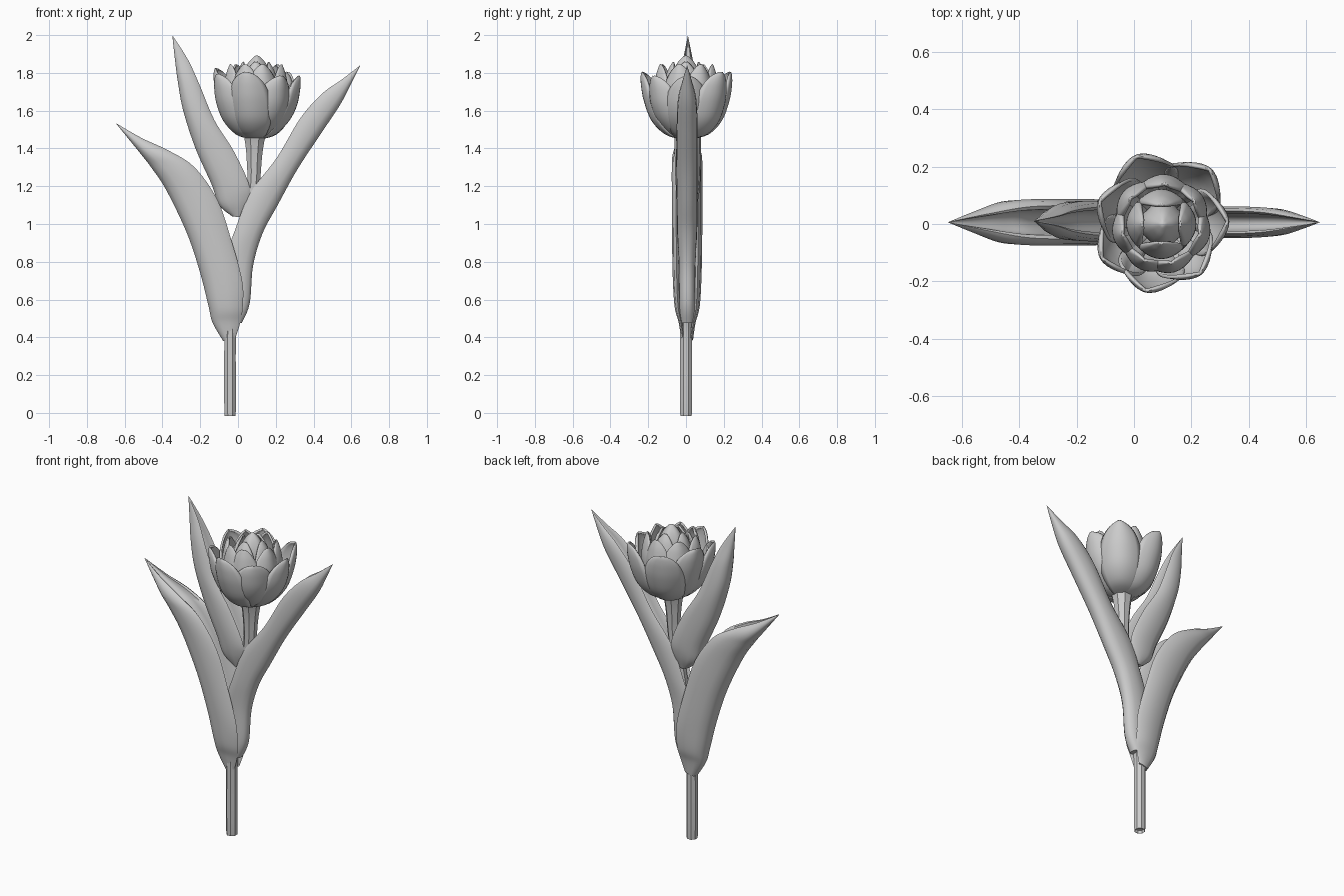
import bpy, bmesh, math
from mathutils import Vector

if "Cube" in bpy.data.objects:
    bpy.data.objects.remove(bpy.data.objects["Cube"])


def spline(keys, per=5):
    """Catmull-Rom interpolation through tuples of any length."""
    out = []
    n = len(keys)
    for i in range(n - 1):
        p = [Vector(keys[min(max(j, 0), n - 1)]) for j in (i - 1, i, i + 1, i + 2)]
        for s in range(per):
            t = s / per
            out.append(0.5 * (2 * p[1] + (p[2] - p[0]) * t
                              + (2 * p[0] - 5 * p[1] + 4 * p[2] - p[3]) * t * t
                              + (3 * p[1] - p[0] - 3 * p[2] + p[3]) * t ** 3))
    return out + [Vector(keys[-1])]


def finish(name, bm, angle=40):
    bmesh.ops.remove_doubles(bm, verts=bm.verts, dist=0.0004)
    bmesh.ops.recalc_face_normals(bm, faces=bm.faces)
    me = bpy.data.meshes.new(name)
    bm.to_mesh(me)
    bm.free()
    ob = bpy.data.objects.new(name, me)
    bpy.context.collection.objects.link(ob)
    bpy.ops.object.select_all(action='DESELECT')
    ob.select_set(True)
    bpy.context.view_layer.objects.active = ob
    bpy.ops.object.shade_smooth_by_angle(angle=math.radians(angle))
    return ob


def loft(name, rings, angle=40):
    bm = bmesh.new()
    vs = [[bm.verts.new(p) for p in r] for r in rings]
    n = len(vs[0])
    for a, b in zip(vs, vs[1:]):
        for i in range(n):
            bm.faces.new((a[i], a[(i + 1) % n], b[(i + 1) % n], b[i]))
    bm.faces.new(vs[0])
    bm.faces.new(vs[-1])
    return finish(name, bm, angle)


# Stem: x, z, half width x, half width y
stem = spline([(-.042, 0, .026, .027), (-.042, .012, .033, .034), (-.042, .38, .033, .034),
               (-.035, .5, .035, .034), (0, .75, .038, .034), (.04, 1.0, .038, .034),
               (.08, 1.2, .036, .036), (.086, 1.35, .044, .044), (.088, 1.44, .056, .056),
               (.09, 1.49, .07, .07)], 4)
loft("stem", [[(x + rx * math.cos(a), ry * math.sin(a), z)
               for a in [math.tau * (k + .5) / 8 for k in range(8)]]
              for x, z, rx, ry in stem])

# Folded leaf cross-section: depth from keel to rim, fraction of half width
half = [(0, .3), (.1, .7), (.3, .95), (.6, 1.0), (.9, .9), (1, .72), (.93, .56), (.7, .52), (.5, .36), (.42, .12)]
section = half + [(d, -w) for d, w in reversed(half)]


def leaf(name, keys, y0):
    """keys: keel x, keel z, rim x, rim z, half width."""
    rings = []
    for kx, kz, rx, rz, w in spline(keys, 6):
        w = max(w, 0)
        rings.append([(kx + (rx - kx) * d, y0 + w * f, kz + (rz - kz) * d) for d, f in section])
    loft(name, rings, 50)


leaf("left_leaf", [(-.078, .38, -.012, .40, .032), (-.135, .478, .012, .478, .045),
                   (-.155, .56, .025, .56, .066), (-.2, .74, .022, .7, .076),
                   (-.27, .95, -.04, .93, .08), (-.38, 1.18, -.11, 1.13, .081),
                   (-.46, 1.3, -.23, 1.3, .081), (-.51, 1.365, -.37, 1.39, .074),
                   (-.575, 1.445, -.51, 1.455, .04), (-.648, 1.535, -.648, 1.535, 0)], .006)
leaf("right_leaf", [(.02, .475, -.06, .475, .036), (.062, .58, -.06, .58, .042),
                    (.08, .78, -.06, .82, .045), (.13, .95, -.015, .97, .053),
                    (.21, 1.1, .065, 1.165, .055), (.315, 1.29, .205, 1.35, .055),
                    (.44, 1.48, .33, 1.56, .055), (.54, 1.63, .445, 1.69, .048),
                    (.6, 1.745, .55, 1.765, .025), (.647, 1.84, .647, 1.84, 0)], .006)
leaf("upper_leaf", [(-.03, 1.04, .02, 1.035, .028), (-.1, 1.1, .06, 1.13, .052),
                    (-.14, 1.21, .055, 1.22, .065), (-.225, 1.4, -.025, 1.39, .07),
                    (-.29, 1.6, -.125, 1.55, .068), (-.318, 1.75, -.205, 1.74, .052),
                    (-.335, 1.88, -.265, 1.87, .025), (-.348, 2.0, -.348, 2.0, 0)], .01)


def petal(name, deg, profile, cup, thick=.012):
    """profile: radius, z, half width; cup pulls the sides inward."""
    a = math.radians(deg)
    out, side = Vector((math.cos(a), math.sin(a), 0)), Vector((-math.sin(a), math.cos(a), 0))
    c = Vector((.095, 0, 0))
    bm = bmesh.new()
    n = 10
    rows = []
    for r, z, w in spline(profile, 4):
        w = max(w, .001)
        row = []
        for k in range(n + 1):
            v = 2 * k / n - 1
            row.append(bm.verts.new(c + out * (r - cup * w * v * v) + side * w * v
                                    + Vector((0, 0, z))))
        rows.append(row)
    for p, q in zip(rows, rows[1:]):
        for k in range(n):
            bm.faces.new((p[k], p[k + 1], q[k + 1], q[k]))
    ob = finish(name, bm, 60)
    m = ob.modifiers.new("thickness", 'SOLIDIFY')
    m.thickness = thick
    m.offset = 0


# Whorls of cupped petals, from the outside in
outer = [(.03, 1.455, .03), (.11, 1.48, .07), (.18, 1.55, .106), (.22, 1.65, .113),
         (.236, 1.73, .092), (.239, 1.78, .052), (.236, 1.802, .006)]
middle = [(.03, 1.47, .03), (.11, 1.51, .07), (.155, 1.6, .1), (.168, 1.7, .095),
          (.158, 1.78, .062), (.145, 1.825, .028), (.138, 1.842, .004)]
inner = [(.03, 1.48, .03), (.08, 1.53, .06), (.11, 1.62, .085), (.115, 1.72, .08),
         (.095, 1.8, .05), (.075, 1.84, .022), (.065, 1.855, .004)]
for i, (deg, dr, dz) in enumerate([(-103, 0, 0), (-52, -.02, -.02), (2, -.008, -.02), (48, .015, 0),
                                   (110, .012, 0), (160, -.01, .02), (210, 0, -.01)]):
    petal(f"outer_petal_{i + 1}", deg, [(r + dr * (r > .1), z + dz * (z > 1.6), w)
                                        for r, z, w in outer], .6)
for i, deg in enumerate((-75, -15, 35, 85, 140, 195, 245)):
    petal(f"middle_petal_{i + 1}", deg, middle, .6)
for i, deg in enumerate((-90, 0, 90, 180)):
    petal(f"inner_petal_{i + 1}", deg, inner, .55)

# Closed bud in the centre
bud = spline([(.03, 1.5), (.06, 1.6), (.078, 1.7), (.07, 1.79), (.045, 1.85), (.015, 1.885), (.001, 1.892)], 4)
loft("bud", [[(.1 + r * (1 + .06 * math.cos(4 * t)) * math.cos(t),
               r * (1 + .06 * math.cos(4 * t)) * math.sin(t), z)
              for t in [math.tau * k / 24 for k in range(24)]] for r, z in bud])
